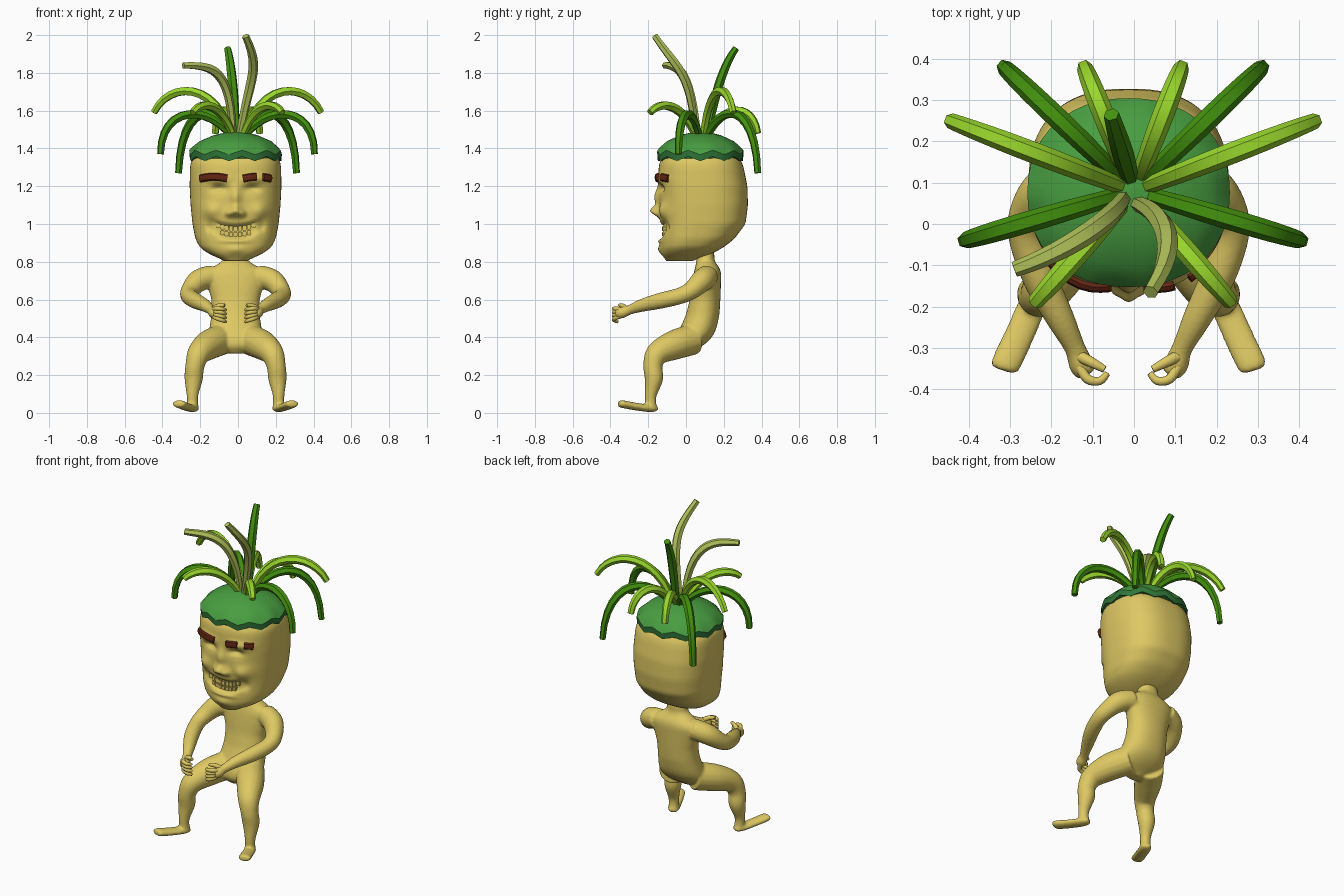
import bpy, bmesh, math
from math import exp, sin, cos, pi
from mathutils import Vector

if "Cube" in bpy.data.objects:
    bpy.data.objects.remove(bpy.data.objects["Cube"])

CX = -0.013  # midline of the figure


def material(name, rgb):
    m = bpy.data.materials.new(name)
    m.use_nodes = True
    m.diffuse_color = (*rgb, 1)
    m.node_tree.nodes["Principled BSDF"].inputs["Base Color"].default_value = (*rgb, 1)
    return m


SKIN = material("tan skin", (0.73, 0.58, 0.125))
CAP = material("cap green", (0.065, 0.34, 0.052))
RIM = material("rim green", (0.03, 0.18, 0.04))
DARK = material("dark leaf green", (0.055, 0.28, 0.004))
LIGHT = material("light leaf green", (0.32, 0.68, 0.025))
OLIVE = material("olive leaf", (0.43, 0.53, 0.10))
BROWN = material("brow brown", (0.13, 0.02, 0.007))


def finish(bm, name, mats, angle=40):
    bmesh.ops.recalc_face_normals(bm, faces=bm.faces)
    me = bpy.data.meshes.new(name)
    bm.to_mesh(me)
    bm.free()
    for m in mats:
        me.materials.append(m)
    for p in me.polygons:
        p.use_smooth = True
    me.set_sharp_from_angle(angle=math.radians(angle))
    ob = bpy.data.objects.new(name, me)
    bpy.context.scene.collection.objects.link(ob)
    return ob


def skin_rings(bm, rings):
    """Bridge rings of points into a closed solid; returns faces band by band."""
    vs = [[bm.verts.new(p) for p in r] for r in rings]
    n = len(vs[0])
    bands = [[bm.faces.new((a[i], a[(i + 1) % n], b[(i + 1) % n], b[i])) for i in range(n)]
             for a, b in zip(vs, vs[1:])]
    bm.faces.new(vs[0])
    bm.faces.new(vs[-1])
    return bands


def squircle(n, power):
    """Evenly spread unit points around a rounded square."""
    out = []
    for j in range(n):
        c, s = cos(2 * pi * j / n), sin(2 * pi * j / n)
        r = (abs(c) ** power + abs(s) ** power) ** (-1 / power)
        out.append((c * r, s * r))
    return out


def catmull(pts, steps):
    """Smooth path through tuples of any length."""
    p = [pts[0], *pts, pts[-1]]
    out = []
    for k in range(len(pts) - 1):
        for s in range(steps):
            t = s / steps
            out.append([0.5 * (2 * b + (c - a) * t + (2 * a - 5 * b + 4 * c - d) * t * t
                               + (3 * b - a - 3 * c + d) * t ** 3)
                        for a, b, c, d in zip(*p[k:k + 4])])
    return out + [list(pts[-1])]


def tube(bm, pts, side, flat=1.0, n=16):
    """Sweep an oval along (x, y, z, radius) points; side sets the wide direction."""
    rings = []
    for i, p in enumerate(pts):
        a, b = pts[max(i - 1, 0)], pts[min(i + 1, len(pts) - 1)]
        t = (Vector(b[:3]) - Vector(a[:3])).normalized()
        s = Vector(side)
        s = (s - t * s.dot(t)).normalized()
        u = s.cross(t) * flat
        rings.append([Vector(p[:3]) + p[3] * (s * x + u * y) for x, y in squircle(n, 2)])
    skin_rings(bm, rings)


def row_at(rows, z):
    """Half width, front and back of a stacked profile, softened over height."""
    acc = Vector((0, 0, 0))
    for k in range(-2, 3):
        h = min(max(z + k * 0.008, rows[0][0]), rows[-1][0])
        for a, b in zip(rows, rows[1:]):
            if h <= b[0]:
                t = (h - a[0]) / (b[0] - a[0])
                acc += Vector(a[1:]).lerp(Vector(b[1:]), t) / 5
                break
    return acc


def loft(bm, rows, count, power, n, bump=None):
    rings = []
    for k in range(count + 1):
        z = rows[0][0] + (rows[-1][0] - rows[0][0]) * k / count
        ax, yf, yb = row_at(rows, z)
        ring = []
        for c, s in squircle(n, power):
            x, y = ax * c, (yf + yb) / 2 + (yb - yf) / 2 * s
            if bump and s < 0:
                y -= bump(x, z) * min(1, -3 * s)
            ring.append((CX + x, y, z))
        rings.append(ring)
    skin_rings(bm, rings)


# Head: stacked ovals with a sculpted face
HEAD = [(0.805, 0.05, -0.10, 0.02), (0.83, 0.12, -0.125, 0.11), (0.87, 0.185, -0.135, 0.19),
        (0.92, 0.212, -0.135, 0.255), (1.0, 0.228, -0.135, 0.315), (1.1, 0.238, -0.14, 0.328),
        (1.2, 0.243, -0.145, 0.325), (1.3, 0.241, -0.145, 0.305), (1.335, 0.235, -0.137, 0.292),
        (1.365, 0.215, -0.115, 0.27), (1.4, 0.18, -0.07, 0.23)]
POWER = 2.5
# Face bumps: side offset, height, width, tallness, depth
FACE = [(0, 1.14, 0.028, 0.05, 0.025), (0, 1.068, 0.032, 0.028, 0.048), (0.036, 1.055, 0.018, 0.018, 0.022),
        (0.11, 1.24, 0.065, 0.025, 0.016), (0.085, 1.185, 0.04, 0.024, -0.03),
        (0.085, 1.17, 0.03, 0.012, 0.01), (0.13, 1.07, 0.045, 0.04, 0.022),
        (0.138, 0.985, 0.018, 0.03, -0.012), (0, 0.865, 0.05, 0.025, 0.014), (0, 0.91, 0.07, 0.012, 0.012)]


def smile(x):
    return 0.96 + 2 * x * x


def bump(x, z, mouth=True):
    d = sum(f[4] * exp(-((abs(x) - f[0]) / f[2]) ** 2 - ((z - f[1]) / f[3]) ** 2) for f in FACE)
    if mouth:
        d -= 0.03 * exp(-((z - smile(x)) / 0.035) ** 4 - (x / 0.118) ** 4)
    return d


def face_y(x, z):
    ax, yf, yb = row_at(HEAD, z)
    curve = max(0, 1 - abs(x / ax) ** POWER) ** (1 / POWER)
    return (yf + yb) / 2 - (yb - yf) / 2 * curve - bump(x, z, False)


bm = bmesh.new()
loft(bm, HEAD, 80, POWER, 160, bump)
finish(bm, "head", [SKIN], 70)

# Teeth: two rows following the smile
bm = bmesh.new()
for half, lift, tall in ((4, 0.014, 0.028), (3, -0.015, 0.024)):
    for i in range(-half, half + 1):
        x = i * 0.0235
        z = smile(x) + lift
        cube = bmesh.ops.create_cube(bm, size=1)["verts"]
        bmesh.ops.scale(bm, verts=cube, vec=(0.0215, 0.03, tall))
        bmesh.ops.translate(bm, verts=cube, vec=(CX + x, face_y(x, z) + 0.024, z))
bmesh.ops.bevel(bm, geom=bm.edges[:], offset=0.003, segments=2, affect='EDGES')
finish(bm, "teeth", [SKIN])

# Eyebrows: one whole, one notched in two
for name, x0, x1 in (("right_brow", -0.185, -0.045), ("left_brow_inner", 0.04, 0.11),
                     ("left_brow_outer", 0.145, 0.185)):
    bm = bmesh.new()
    path = []
    for k in range(7):
        x = x0 + (x1 - x0) * k / 6
        z = 1.24 + 0.01 * sin(pi * (abs(x) - 0.04) / 0.15)
        path.append((CX + x, face_y(x, z) - 0.002, z, 0.021))
    tube(bm, path, (0, 0, 1), 0.65, 8)
    finish(bm, name, [BROWN])

# Leafy cap with a zigzag rim
bm = bmesh.new()
rings = []
for scale, z, zig in ((0.97, 1.335, 1), (1.02, 1.333, 1), (1.03, 1.367, 1), (0.94, 1.405, 0.3), (0.8, 1.438, 0),
                      (0.48, 1.471, 0), (0.2, 1.485, 0), (0.02, 1.488, 0)):
    rings.append([(CX + 0.238 * scale * c, 0.076 + 0.222 * scale * s, z + zig * 0.024 * (0, 0.5, 1, 0.5)[j % 4])
                  for j, (c, s) in enumerate(squircle(44, 2.2))])
for band in skin_rings(bm, rings)[:2]:
    for f in band:
        f.material_index = 1
finish(bm, "leaf_cap", [CAP, RIM], 35)

# Leaves: tip, middle height, start and end lean, sideways bow
LEAVES = [("back_drooping_leaf", DARK, (0.31, 0.38, 1.27), 1.58, 0.3, 0.95, 0, True),
          ("side_drooping_leaf", DARK, (0.405, -0.04, 1.37), 1.58, 0.3, 1.0, 0, True),
          ("upright_leaf", DARK, (-0.055, 0.265, 1.93), 1.72, 0.2, 0.5, 0, False),
          ("wide_leaf", LIGHT, (0.44, 0.25, 1.59), 1.70, 0.2, 0.8, 0, True),
          ("back_leaf", LIGHT, (0.115, 0.38, 1.48), 1.6, 0.3, 0.9, 0, True),
          ("front_leaf", LIGHT, (0.235, -0.19, 1.59), 1.62, 0.3, 0.8, 0, True),
          ("curling_leaf", OLIVE, (-0.29, -0.11, 1.84), 1.79, 0.1, 0.5, 0.04, False),
          ("tallest_leaf", OLIVE, (0.04, -0.165, 1.995), 1.79, 0.15, 0.5, 0.10, False)]


def leaf(name, mat, tip, mid, lean0, lean1, bow):
    tip = Vector(tip)
    flat_dir = Vector((tip.x, tip.y - 0.08, 0)).normalized()
    side = Vector((-flat_dir.y, flat_dir.x, 0))
    base = Vector((0, 0.08, 1.45)) + flat_dir * 0.03
    h = (mid - (base.z + tip.z) / 8) / 0.75
    p1, p2 = base.lerp(tip, lean0) + side * bow * 0.6, base.lerp(tip, lean1) + side * bow
    p1.z = p2.z = h
    if not bow and tip.z > 1.9:
        p1.z, p2.z = h - 0.1, h + 0.1
    pts = []
    for k in range(13):
        t = k / 12
        p = base * (1 - t) ** 3 + p1 * 3 * t * (1 - t) ** 2 + p2 * 3 * t * t * (1 - t) + tip * t ** 3
        pts.append((*p, 0.019 + 0.007 * sin(pi * t)))
    bm = bmesh.new()
    tube(bm, pts, side, 0.95, 6)
    finish(bm, name, [mat], 35)


for name, mat, tip, mid, l0, l1, bow, paired in LEAVES:
    leaf(("left_" if paired else "") + name, mat, tip, mid, l0, l1, bow)
    if paired:
        leaf("right_" + name, mat, (-tip[0] - 0.005, *tip[1:]), mid, l0, l1, bow)

# Body: torso, arms, legs and feet fused into one smooth skin
TORSO = [(0.315, 0.03, -0.03, 0.02), (0.34, 0.10, -0.06, 0.065), (0.37, 0.135, -0.065, 0.11),
         (0.41, 0.145, -0.055, 0.145), (0.45, 0.138, -0.03, 0.162), (0.52, 0.127, 0.0, 0.177),
         (0.6, 0.127, 0.02, 0.182), (0.68, 0.15, 0.03, 0.185), (0.74, 0.165, 0.04, 0.187),
         (0.775, 0.12, 0.05, 0.175), (0.80, 0.066, 0.055, 0.15), (0.86, 0.058, 0.055, 0.15)]
ARM = [(0.12, 0.115, 0.725, 0.06), (0.195, 0.085, 0.70, 0.06), (0.24, 0.03, 0.65, 0.049),
       (0.248, -0.03, 0.62, 0.044), (0.215, -0.13, 0.595, 0.043), (0.165, -0.23, 0.57, 0.035),
       (0.13, -0.30, 0.545, 0.026), (0.115, -0.34, 0.53, 0.031), (0.10, -0.365, 0.525, 0.024)]
LEG = [(0.07, 0.04, 0.39, 0.082), (0.14, -0.06, 0.36, 0.079), (0.193, -0.15, 0.315, 0.063),
       (0.215, -0.175, 0.25, 0.051), (0.222, -0.17, 0.18, 0.049), (0.228, -0.187, 0.09, 0.031),
       (0.226, -0.185, 0.025, 0.031)]
FOOT = [(0.212, -0.155, 0.022, 0.023), (0.23, -0.19, 0.023, 0.035), (0.265, -0.27, 0.034, 0.037),
        (0.298, -0.34, 0.047, 0.037), (0.304, -0.355, 0.049, 0.028)]


def sided(pts, s):
    return [(CX + s * p[0], *p[1:]) for p in pts]


bm = bmesh.new()
loft(bm, TORSO, 40, 2.2, 40)
for s in (-1, 1):
    tube(bm, catmull(sided(ARM, s), 5), (0, 0, 1))
    tube(bm, catmull(sided(LEG, s), 5), (1, 0, 0))
    tube(bm, catmull(sided(FOOT, s), 4), (0.9, s * 0.43, 0), 0.55)
body = finish(bm, "body", [SKIN], 180)
fuse = body.modifiers.new("fuse", 'REMESH')
fuse.mode = 'VOXEL'
fuse.voxel_size = 0.007
fuse.use_smooth_shade = True
soft = body.modifiers.new("soften", 'SMOOTH')
soft.factor = 0.5
soft.iterations = 10

# Hands: four fanned, curled fingers and a thumb each
for side_name, s in (("left", 1), ("right", -1)):
    bm = bmesh.new()
    for i in range(4):
        finger = [(0.122, -0.34, 0.545 - 0.01 * i, 0.013), (0.10, -0.375, 0.552 - 0.017 * i, 0.012),
                  (0.07, -0.38, 0.55 - 0.02 * i, 0.0105), (0.052, -0.362, 0.545 - 0.021 * i, 0.008)]
        tube(bm, catmull(sided(finger, s), 4), (0, 0, 1), 1, 10)
    thumb = [(0.12, -0.32, 0.55, 0.015), (0.09, -0.335, 0.566, 0.013), (0.058, -0.352, 0.57, 0.009)]
    tube(bm, catmull(sided(thumb, s), 4), (0, 0, 1), 1, 10)
    finish(bm, side_name + "_fingers", [SKIN], 60)
